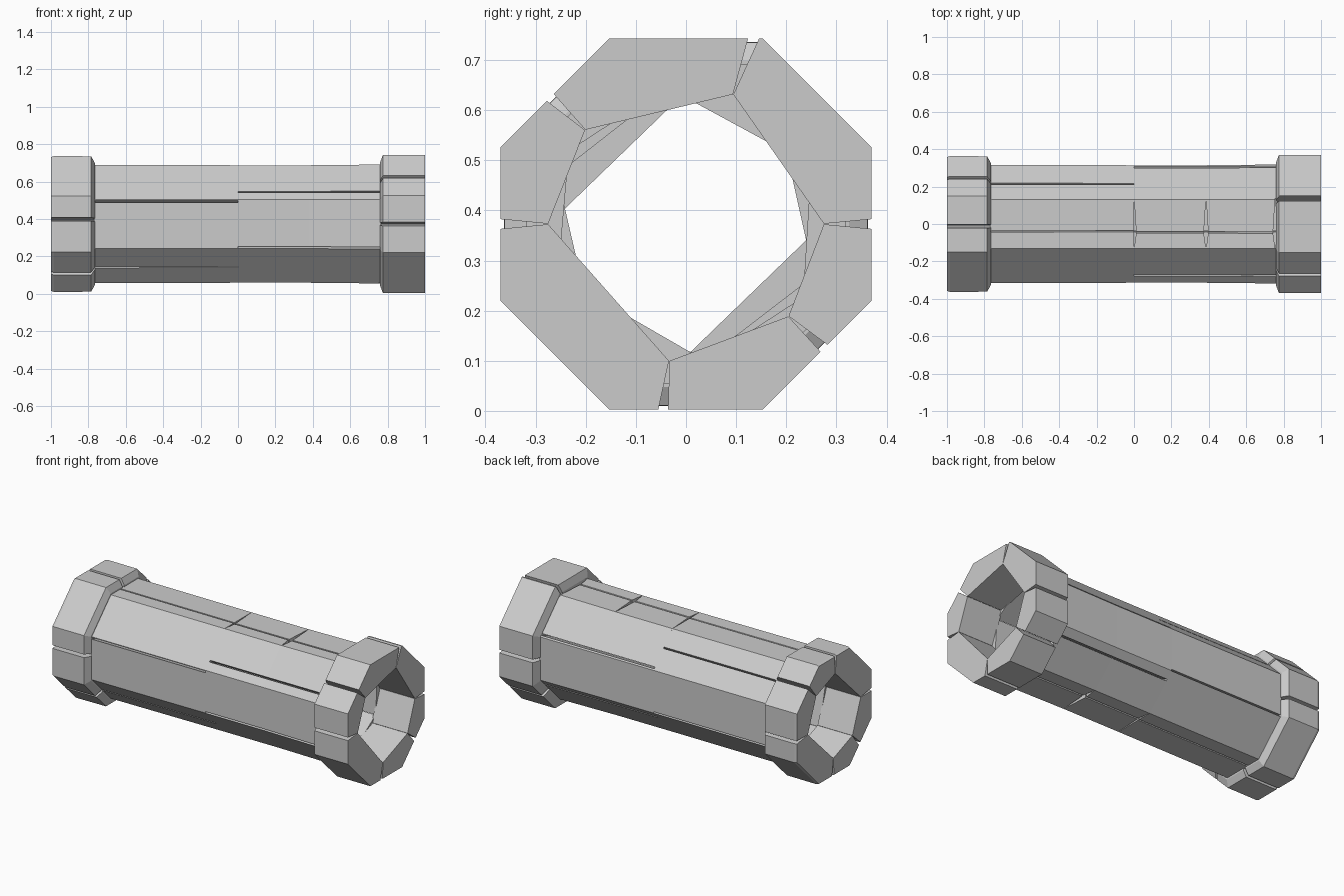
import bpy, bmesh
from math import cos, sin, radians

if "Cube" in bpy.data.objects:
    bpy.data.objects.remove(bpy.data.objects["Cube"])

CZ = 0.373  # height of the tube axis


def make_object(name, verts, faces):
    mesh = bpy.data.meshes.new(name)
    mesh.from_pydata(verts, [], faces)
    bm = bmesh.new()
    bm.from_mesh(mesh)
    bmesh.ops.recalc_face_normals(bm, faces=bm.faces)
    bm.to_mesh(mesh)
    bm.free()
    obj = bpy.data.objects.new(name, mesh)
    bpy.context.collection.objects.link(obj)
    return obj


def loft(name, rings):
    n = len(rings[0])
    verts = [v for r in rings for v in r]
    faces = [list(range(n)), [(len(rings) - 1) * n + i for i in range(n)]]
    for k in range(len(rings) - 1):
        for i in range(n):
            j = (i + 1) % n
            faces.append([k * n + i, k * n + j, (k + 1) * n + j, (k + 1) * n + i])
    return make_object(name, verts, faces)


def polar(x, t, r):
    return (x, r * cos(radians(t)), CZ + r * sin(radians(t)))


def oct_point(x, t, apothem):
    off = ((t + 22.5) % 45) - 22.5
    return polar(x, t, apothem / cos(radians(off)))


# Ring of six planks: octagon outside, straight chords inside, open V seams
def plank_ring(name, stations, seams, inner, gap):
    seams = sorted(s % 360 for s in seams)
    planks = []
    for i, a in enumerate(seams):
        b = seams[i + 1] if i < len(seams) - 1 else seams[0] + 360
        corners = [22.5 + 45 * k for k in range(18)]
        outer = [a + gap] + [c for c in corners if a + gap < c < b - gap] + [b - gap]
        rings = []
        for x, apothem in stations:
            ring = [oct_point(x, t, apothem) for t in outer]
            ring += [polar(x, b - 0.1, inner), polar(x, a + 0.1, inner)]
            rings.append(ring)
        planks.append(loft(f"{name}_{i + 1}", rings))
    return planks


# Barrel halves, with seams staggered between them
plank_ring("left_barrel_plank", [(-0.77, 0.316), (0, 0.314)],
           [47, 97, 159, 227, 277, 338], 0.275, 0.8)
right = plank_ring("right_barrel_plank", [(0, 0.314), (0.38, 0.314), (0.765, 0.318)],
                   [25, 98, 148, 202, 278, 328], 0.275, 0.9)

# End collars with a chamfered inner shoulder
plank_ring("left_collar_block",
           [(-1, 0.358), (-0.985, 0.363), (-0.785, 0.362), (-0.765, 0.325)],
           [47, 92, 176, 227, 272, 356], 0.255, 1.5)
plank_ring("right_collar_block",
           [(0.758, 0.325), (0.775, 0.37), (1, 0.37)],
           [0, 70, 118 + 19, 180, 263, 318], 0.275, 1.5)

# Tapered cross notches on the top and bottom of the right barrel half
for side in (1, -1):
    for x in (0.0, 0.385, 0.755):
        pts = [(x - 0.012, -0.05), (x, 0.14), (x + 0.012, -0.05), (x, -0.13)]
        cutter = loft("notch_cutter", [[(px, py * side, CZ + side * r) for px, py in pts]
                                       for r in (0.29, 0.35)])
        cutter.hide_render = True
        for plank in right:
            mod = plank.modifiers.new("notch", 'BOOLEAN')
            mod.operation = 'DIFFERENCE'
            mod.solver = 'EXACT'
            mod.object = cutter

# Bake the notches and remove the cutters
bpy.context.view_layer.update()
deps = bpy.context.evaluated_depsgraph_get()
baked = [bpy.data.meshes.new_from_object(p.evaluated_get(deps)) for p in right]
for plank, mesh in zip(right, baked):
    plank.modifiers.clear()
    plank.data = mesh
for obj in list(bpy.data.objects):
    if obj.name.startswith("notch_cutter"):
        bpy.data.objects.remove(obj)
